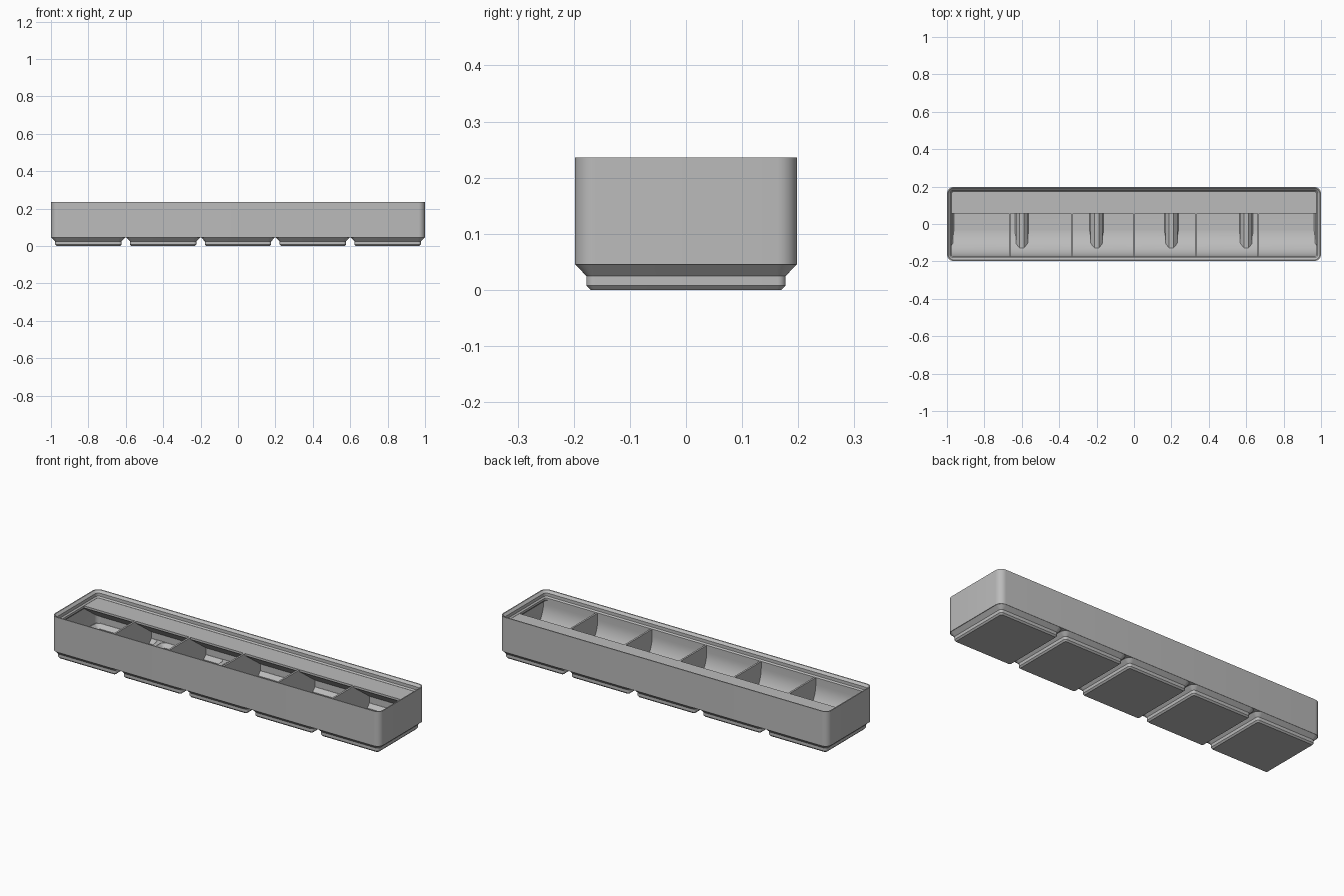
import bpy, bmesh, math

cube = bpy.data.objects.get("Cube")
if cube:
    bpy.data.objects.remove(cube)

CELLS, PITCH = 5, 0.4
HX, HY, R = 1.0, 0.198, 0.036      # outer half sizes and corner radius
HEIGHT, DECK, FOOT = 0.236, 0.2, 0.045
FLOOR, RIDGE = 0.012, 0.055

grey = bpy.data.materials.new("plain_grey")
grey.use_nodes = True
grey.diffuse_color = (0.5, 0.5, 0.5, 1)
grey.node_tree.nodes["Principled BSDF"].inputs["Base Color"].default_value = (0.5, 0.5, 0.5, 1)


def make_object(name, bm):
    bmesh.ops.recalc_face_normals(bm, faces=bm.faces)
    mesh = bpy.data.meshes.new(name)
    bm.to_mesh(mesh)
    bm.free()
    mesh.materials.append(grey)
    obj = bpy.data.objects.new(name, mesh)
    bpy.context.collection.objects.link(obj)
    return obj


def loft(name, sections, cx=0.0, steps=8):
    """Solid through stacked rounded rectangles (half x, half y, radius, z)."""
    bm = bmesh.new()
    rings = []
    for hx, hy, r, z in sections:
        ring = []
        for corner, (sx, sy) in enumerate([(1, 1), (-1, 1), (-1, -1), (1, -1)]):
            for i in range(steps + 1):
                a = math.pi / 2 * (corner + i / steps)
                ring.append(bm.verts.new((cx + sx * (hx - r) + r * math.cos(a),
                                          sy * (hy - r) + r * math.sin(a), z)))
        rings.append(ring)
    for low, high in zip(rings, rings[1:]):
        for i in range(len(low)):
            j = (i + 1) % len(low)
            bm.faces.new((low[i], low[j], high[j], high[i]))
    bm.faces.new(rings[0][::-1])
    bm.faces.new(rings[-1])
    return make_object(name, bm)


def extrude_x(name, profile, x0, x1):
    """Solid from a y, z outline drawn out along x."""
    bm = bmesh.new()
    face = bm.faces.new([bm.verts.new((x0, y, z)) for y, z in profile])
    moved = bmesh.ops.extrude_face_region(bm, geom=[face])["geom"]
    verts = [v for v in moved if isinstance(v, bmesh.types.BMVert)]
    bmesh.ops.translate(bm, verts=verts, vec=(x1 - x0, 0, 0))
    return make_object(name, bm)


def combine(target, tool, operation):
    mod = target.modifiers.new(operation.lower(), "BOOLEAN")
    mod.operation, mod.solver, mod.object = operation, "EXACT", tool
    bpy.context.view_layer.objects.active = target
    bpy.ops.object.modifier_apply(modifier=mod.name)
    bpy.data.objects.remove(tool)


def inset(d, z):
    return (HX - d, HY - d, max(R - d, 0.004), z)


cell_centres = [(i - (CELLS - 1) / 2) * PITCH for i in range(CELLS)]

# Outer tray with a row of stepped feet
tray = loft("storage_tray", [inset(0, FOOT), inset(0, HEIGHT)])
for cx in cell_centres:
    foot = loft("foot", [(h, h, r, z) for h, r, z in [
        (0.170, 0.008, 0), (0.1776, 0.015, 0.008), (0.1776, 0.015, 0.025),
        (0.1976, 0.035, 0.0453), (0.19, 0.03, 0.06)]], cx)
    combine(tray, foot, "UNION")

# Hollow: thin walls, overhanging stacking lip, and a pocket in every foot
hollow = loft("hollow", [inset(d, z) for d, z in [
    (0.009, RIDGE), (0.009, 0.172), (0.025, 0.188), (0.025, DECK),
    (0.018, 0.207), (0.018, 0.224), (0.006, HEIGHT), (0.001, HEIGHT + 0.005)]])
for cx in cell_centres:
    pocket = loft("pocket", [(h, h, r, z) for h, r, z in [
        (0.163, 0.006, FLOOR), (0.168, 0.01, 0.018), (0.168, 0.01, 0.034),
        (0.188, 0.027, 0.054), (0.188, 0.027, 0.07)]], cx)
    combine(hollow, pocket, "UNION")

# Finger scoop along the front wall
front, radius, base = -0.173, 0.15, FLOOR - 0.0004
arc = [(front + radius * (1 - math.cos(a)), base + radius * (1 - math.sin(a)))
       for a in (math.pi / 2 * i / 16 for i in range(17))]
outline = [(-0.25, -0.05), (-0.25, DECK - 0.001), (front, DECK - 0.001)]
scoop = extrude_x("scoop", outline + arc + [(front + radius, -0.05)], -1.1, 1.1)
combine(hollow, scoop, "DIFFERENCE")

# Label shelf along the back wall, with a sloping underside
shelf = extrude_x("shelf", [(0.055, DECK - 0.0005), (0.055, 0.188), (0.25, 0.046),
                            (0.25, DECK - 0.0005)], -1.1, 1.1)
combine(hollow, shelf, "DIFFERENCE")

# Dividers making six compartments
for i in range(-2, 3):
    x = i * 0.332
    divider = extrude_x("divider", [(-0.3, -0.05), (0.3, -0.05), (0.3, DECK - 0.0008),
                                    (-0.3, DECK - 0.0008)], x - 0.005, x + 0.005)
    combine(hollow, divider, "DIFFERENCE")

combine(tray, hollow, "DIFFERENCE")

# Smooth rounded corners, crisp edges
bpy.ops.object.select_all(action="DESELECT")
tray.select_set(True)
bpy.context.view_layer.objects.active = tray
bpy.ops.object.shade_smooth_by_angle(angle=math.radians(30))
